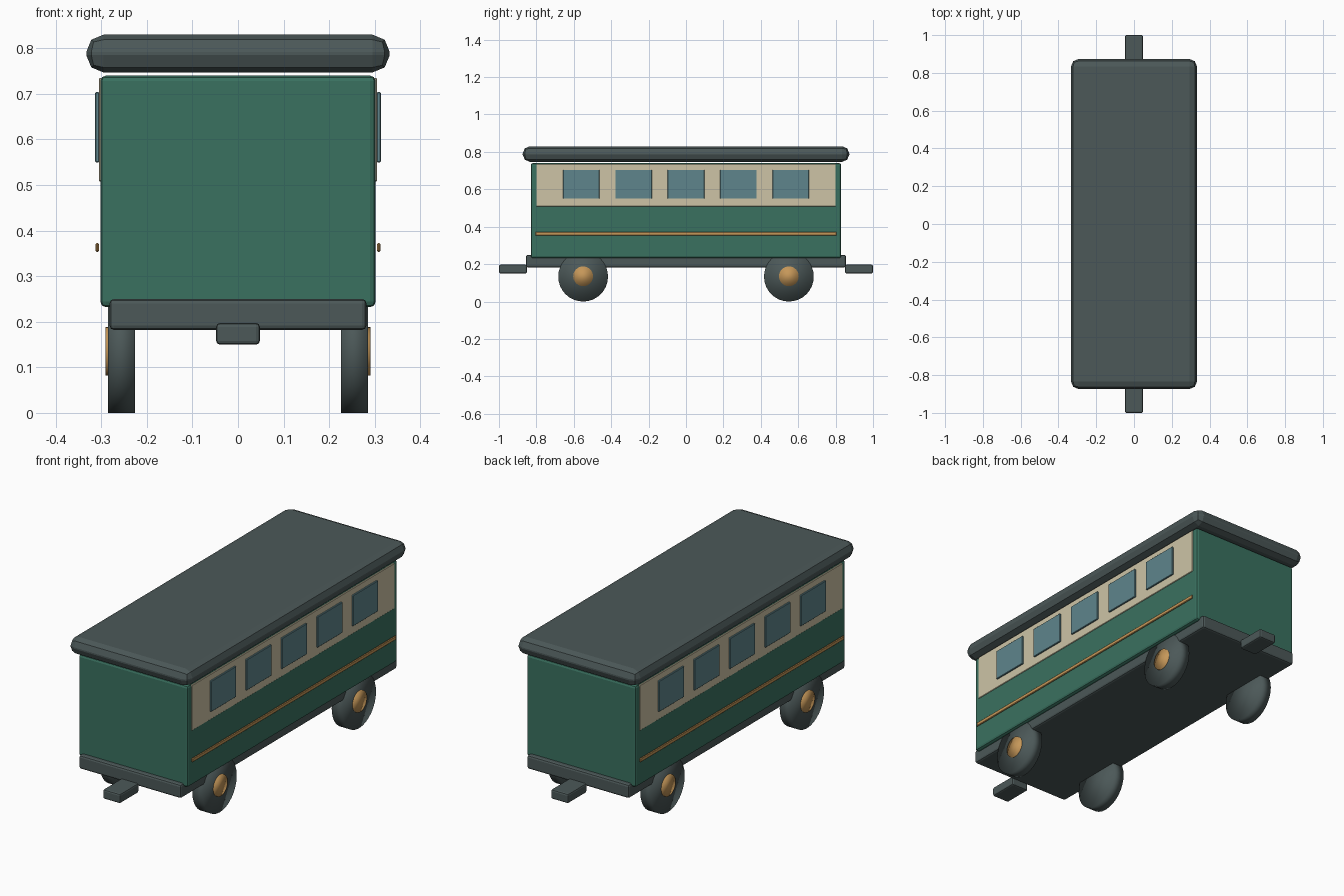
import bpy, math

if "Cube" in bpy.data.objects:
    bpy.data.objects.remove(bpy.data.objects["Cube"])


def material(name, rgb):
    m = bpy.data.materials.new(name)
    m.diffuse_color = (*rgb, 1)
    m.use_nodes = True
    m.node_tree.nodes["Principled BSDF"].inputs["Base Color"].default_value = m.diffuse_color
    return m


GREEN = material("coach green", (0.042, 0.165, 0.117))
GREY = material("dark grey", (0.072, 0.098, 0.098))
CREAM = material("cream", (0.61, 0.55, 0.38))
GLASS = material("window blue", (0.114, 0.235, 0.262))
BRASS = material("brass", (0.56, 0.31, 0.10))


def box(name, lo, hi, mat, bevel=0.0, segments=2):
    """Box between two corners, with optional rounded edges."""
    bpy.ops.mesh.primitive_cube_add(size=1, location=[(a + b) / 2 for a, b in zip(lo, hi)])
    ob = bpy.context.object
    ob.name = name
    ob.scale = [b - a for a, b in zip(lo, hi)]
    bpy.ops.object.transform_apply(location=False, rotation=False, scale=True)
    ob.data.materials.append(mat)
    if bevel:
        mod = ob.modifiers.new("rounding", 'BEVEL')
        mod.width = bevel
        mod.segments = segments
    return ob


def disc(name, x0, x1, y, z, r, mat):
    """Cylinder lying along x."""
    bpy.ops.mesh.primitive_cylinder_add(vertices=32, radius=r, depth=abs(x1 - x0),
                                        location=((x0 + x1) / 2, y, z),
                                        rotation=(0, math.pi / 2, 0))
    ob = bpy.context.object
    ob.name = name
    ob.data.materials.append(mat)
    bpy.ops.object.shade_smooth()
    return ob


def side_plate(name, s, x0, x1, y0, y1, z0, z1, mat, bevel=0.002):
    xs = sorted((s * x0, s * x1))
    return box(name, (xs[0], y0, z0), (xs[1], y1, z1), mat, bevel, 1)


# Main shell
box("body", (-0.302, -0.83, 0.232), (0.302, 0.83, 0.74), GREEN, 0.012)
box("roof", (-0.333, -0.873, 0.747), (0.333, 0.873, 0.83), GREY, 0.038)
box("underframe", (-0.282, -0.855, 0.182), (0.282, 0.855, 0.25), GREY, 0.01)

for s, side in ((1, "right"), (-1, "left")):
    # Painted band, windows and brass line
    side_plate(f"{side}_cream_band", s, 0.297, 0.3055, -0.80, 0.80, 0.508, 0.735, CREAM)
    side_plate(f"{side}_brass_line", s, 0.305, 0.313, -0.805, 0.805, 0.353, 0.373, BRASS, 0.003)
    for i in range(5):
        y = (i - 2) * 0.28
        side_plate(f"{side}_window_{i + 1}", s, 0.304, 0.3135, y - 0.098, y + 0.098,
                   0.55, 0.704, GLASS)
    # Wheels and hubs
    for y, end in ((-0.55, "front"), (0.55, "back")):
        disc(f"{end}_{side}_wheel", s * 0.226, s * 0.285, y, 0.133, 0.133, GREY)
        disc(f"{end}_{side}_hub", s * 0.27, s * 0.291, y, 0.135, 0.053, BRASS)

# Couplers
box("front_coupler", (-0.048, -1.0, 0.15), (0.048, -0.85, 0.197), GREY, 0.008)
box("back_coupler", (-0.048, 0.85, 0.15), (0.048, 1.0, 0.197), GREY, 0.008)
